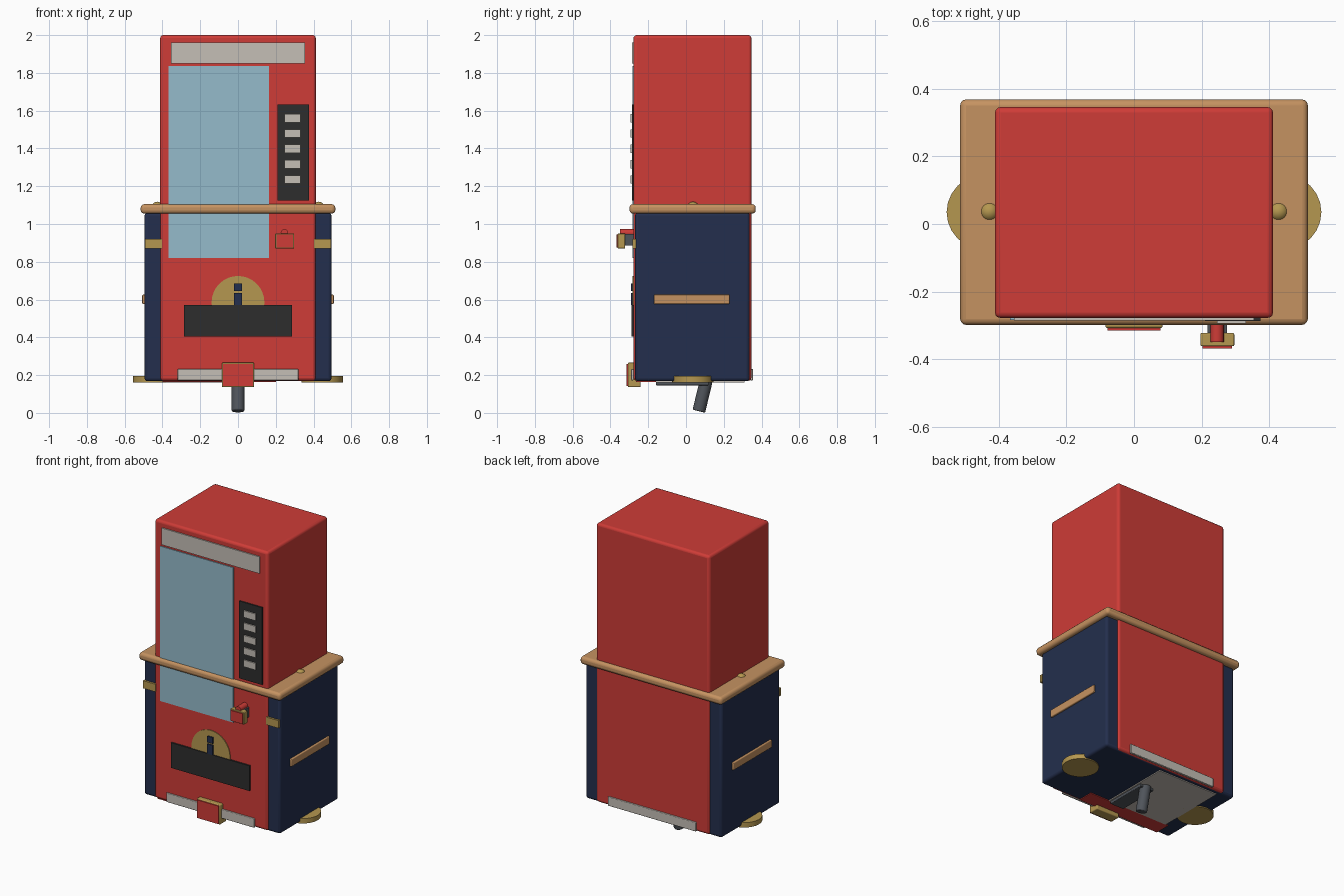
import bpy, math
from mathutils import Vector

cube = bpy.data.objects.get("Cube")
if cube:
    bpy.data.objects.remove(cube, do_unlink=True)


def material(name, r, g, b):
    m = bpy.data.materials.new(name)
    m.use_nodes = True
    m.diffuse_color = (r, g, b, 1)
    bsdf = next(n for n in m.node_tree.nodes if n.type == 'BSDF_PRINCIPLED')
    bsdf.inputs["Base Color"].default_value = (r, g, b, 1)
    return m


RED = material("red paint", 0.62, 0.045, 0.038)
NAVY = material("navy paint", 0.017, 0.028, 0.075)
WOOD = material("light wood", 0.56, 0.29, 0.12)
GOLD = material("brass", 0.46, 0.31, 0.08)
GLASS = material("pale blue glass", 0.30, 0.50, 0.60)
CREAM = material("warm white", 0.56, 0.52, 0.47)
BLACK = material("charcoal", 0.027, 0.027, 0.027)
STEEL = material("dark steel", 0.08, 0.09, 0.105)


def finish(o, name, mat, bevel=0.0):
    o.name = name
    o.data.materials.append(mat)
    if bevel:
        mod = o.modifiers.new("rounded edges", 'BEVEL')
        mod.width = bevel
        mod.segments = 3
        bpy.ops.object.shade_smooth_by_angle(angle=math.radians(40))
    return o


def box(name, mat, x, y, z, bevel=0.0):
    """Box given by its (low, high) extent on each axis."""
    spans = (x, y, z)
    bpy.ops.mesh.primitive_cube_add(size=1, location=[sum(s) / 2 for s in spans])
    o = bpy.context.object
    o.scale = [s[1] - s[0] for s in spans]
    bpy.ops.object.transform_apply(location=False, rotation=False, scale=True)
    return finish(o, name, mat, bevel)


def rod(name, mat, start, end, radius, sides=24, bevel=0.0):
    a, b = Vector(start), Vector(end)
    bpy.ops.mesh.primitive_cylinder_add(vertices=sides, radius=radius,
                                        depth=(b - a).length, location=(a + b) / 2)
    o = bpy.context.object
    o.rotation_euler = (b - a).to_track_quat('Z', 'Y').to_euler()
    finish(o, name, mat, bevel)
    bpy.ops.object.shade_smooth_by_angle(angle=math.radians(40))
    return o


# Main cabinet, lower casing and ledge
box("cabinet", RED, (-0.412, 0.412), (-0.278, 0.346), (0.17, 2.0), 0.016)
box("lower_casing", NAVY, (-0.495, 0.495), (-0.27, 0.337), (0.168, 1.06), 0.016)
box("ledge", WOOD, (-0.515, 0.515), (-0.299, 0.369), (1.055, 1.105), 0.018)

# Front panels
front = -0.278
box("sign_panel", CREAM, (-0.355, 0.355), (-0.286, front), (1.85, 1.96))
box("window", GLASS, (-0.367, 0.164), (-0.284, front), (0.82, 1.837))
box("keypad", BLACK, (0.21, 0.375), (-0.287, front), (1.125, 1.632))
for i in range(5):
    z = 1.56 - i * 0.081
    box(f"button_{i + 1}", CREAM, (0.246, 0.332), (-0.295, front), (z - 0.022, z + 0.022))
box("delivery_slot", BLACK, (-0.285, 0.285), (-0.289, front), (0.405, 0.57))

# Lock rosette with keyhole
rod("lock_rosette", GOLD, (0, front, 0.585), (0, -0.283, 0.585), 0.14, 32)
box("keyhole_lower", NAVY, (-0.02, 0.02), (-0.291, front), (0.57, 0.634))
box("keyhole_upper", NAVY, (-0.02, 0.02), (-0.291, front), (0.644, 0.685))

# Coin knob
box("knob_stem", STEEL, (0.217, 0.275), (-0.33, front), (0.885, 0.948))
box("knob_block", GOLD, (0.197, 0.297), (-0.362, -0.323), (0.87, 0.95), 0.004)
box("knob_face", RED, (0.203, 0.291), (-0.369, -0.361), (0.876, 0.944))
rod("knob_lever", RED, (0.246, -0.35, 0.953), (0.246, front, 0.953), 0.02, 16)

# Base trim and front clasp
box("front_kick_trim", CREAM, (-0.32, 0.32), (-0.29, front), (0.172, 0.232), 0.004)
box("back_kick_trim", CREAM, (-0.32, 0.32), (0.34, 0.355), (0.172, 0.232), 0.004)
box("clasp_block", GOLD, (-0.085, 0.085), (-0.308, -0.24), (0.136, 0.266), 0.006)
box("clasp_face", RED, (-0.079, 0.079), (-0.315, -0.307), (0.142, 0.26))

# Matching fittings on both sides
for side, s in (("left", 1), ("right", -1)):
    def span(a, b):
        return tuple(sorted((s * a, s * b)))
    box(f"{side}_strap", GOLD, span(0.402, 0.492), (-0.283, -0.265), (0.87, 0.92))
    box(f"{side}_rail", WOOD, span(0.485, 0.507), (-0.17, 0.23), (0.576, 0.626), 0.005)
    rod(f"{side}_foot_disc", GOLD, (s * 0.445, 0.035, 0.162), (s * 0.445, 0.035, 0.194), 0.11, 24)
    bpy.ops.mesh.primitive_uv_sphere_add(segments=24, ring_count=12, radius=0.03,
                                         location=(s * 0.428, 0.037, 1.088))
    finish(bpy.context.object, f"{side}_ledge_stud", GOLD)
    bpy.ops.object.shade_smooth_by_angle(angle=math.radians(40))

# Underside plates and hanging peg
box("underside_plate", CREAM, (-0.38, 0.06), (-0.16, 0.31), (0.162, 0.17))
box("underside_front_strip", RED, (-0.4, 0.2), (-0.265, -0.16), (0.163, 0.17))
box("peg_bracket", STEEL, (-0.05, 0.05), (-0.16, 0.12), (0.146, 0.168), 0.004)
rod("peg", STEEL, (0, 0.107, 0.17), (0, 0.068, 0.009), 0.034, 20, 0.006)
